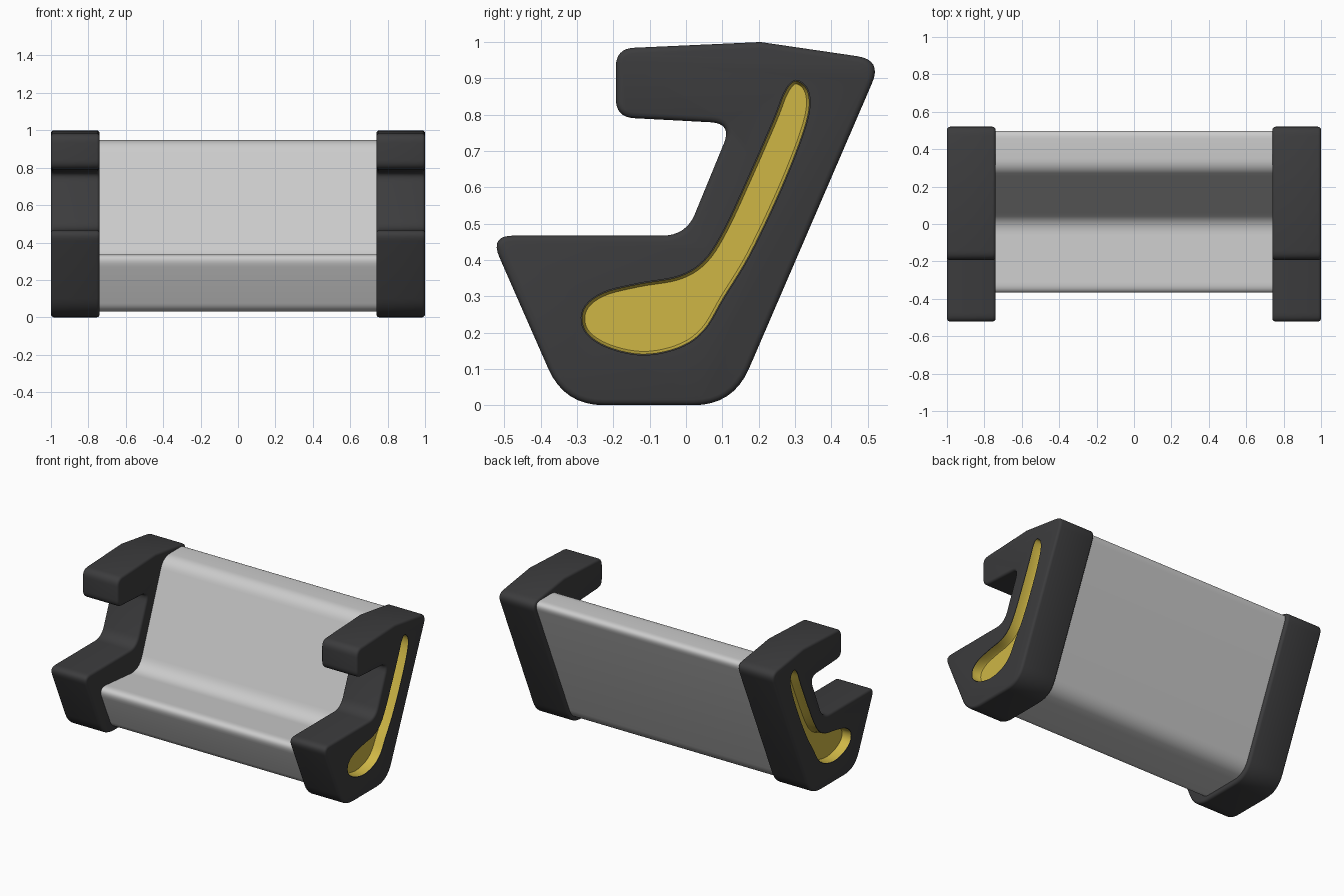
import bpy, bmesh
from mathutils import Vector

if "Cube" in bpy.data.objects:
    bpy.data.objects.remove(bpy.data.objects["Cube"])


def material(name, color):
    m = bpy.data.materials.new(name)
    m.diffuse_color = (*color, 1)
    m.use_nodes = True
    m.node_tree.nodes["Principled BSDF"].inputs["Base Color"].default_value = m.diffuse_color
    return m


def fillet(corners, steps=8):
    """Round each (y, z, tangent distance) corner of a closed profile."""
    out = []
    for i, (y, z, d) in enumerate(corners):
        c = Vector((y, z))
        if d == 0:
            out.append(c)
            continue
        a = c + (Vector(corners[i - 1][:2]) - c).normalized() * d
        b = c + (Vector(corners[(i + 1) % len(corners)][:2]) - c).normalized() * d
        for k in range(steps + 1):
            t = k / steps
            out.append(a * (1 - t) ** 2 + c * 2 * t * (1 - t) + b * t * t)
    return out


def smooth_loop(points, steps=5):
    """Closed Catmull-Rom curve through the points."""
    p = [Vector(q) for q in points]
    n = len(p)
    out = []
    for i in range(n):
        a, b, c, d = p[i - 1], p[i], p[(i + 1) % n], p[(i + 2) % n]
        for k in range(steps):
            t = k / steps
            out.append(0.5 * (2 * b + (c - a) * t + (2 * a - 5 * b + 4 * c - d) * t * t
                              + (3 * b - a - 3 * c + d) * t ** 3))
    return out


def shrink(loop, dist):
    """Offset a clockwise loop inward."""
    out = []
    for i, p in enumerate(loop):
        t = (loop[(i + 1) % len(loop)] - loop[i - 1]).normalized()
        out.append(p + Vector((t.y, -t.x)) * dist)
    return out


def loft(name, rings, mat=None, caps=(True, True)):
    """Join (x, loop) rings along x."""
    bm = bmesh.new()
    rows = [[bm.verts.new((x, p.x, p.y)) for p in loop] for x, loop in rings]
    n = len(rows[0])
    for r, s in zip(rows, rows[1:]):
        for i in range(n):
            j = (i + 1) % n
            bm.faces.new((r[i], r[j], s[j], s[i]))
    if caps[0]:
        bm.faces.new(rows[0][::-1])
    if caps[1]:
        bm.faces.new(rows[-1])
    bmesh.ops.recalc_face_normals(bm, faces=bm.faces)
    me = bpy.data.meshes.new(name)
    bm.to_mesh(me)
    bm.free()
    ob = bpy.data.objects.new(name, me)
    bpy.context.collection.objects.link(ob)
    if mat:
        me.materials.append(mat)
    return ob


def finish(ob):
    """Bake modifiers and shade smooth by angle."""
    ob_eval = ob.evaluated_get(bpy.context.evaluated_depsgraph_get())
    me = bpy.data.meshes.new_from_object(ob_eval)
    ob.modifiers.clear()
    ob.data = me
    bpy.ops.object.select_all(action='DESELECT')
    ob.select_set(True)
    bpy.context.view_layer.objects.active = ob
    bpy.ops.object.shade_smooth_by_angle(angle=0.6)


dark = material("dark_plastic", (0.045, 0.045, 0.047))
yellow = material("yellow", (0.62, 0.47, 0.06))

# Profiles in the side view: (y, z, corner rounding)
panel_profile = fillet([
    (-0.193, 0.982, 0.05), (0.205, 1.0, 0), (0.54, 0.951, 0.07), (0.13, 0, 0.11),
    (-0.335, 0, 0.11), (-0.54, 0.467, 0.065), (0.0, 0.467, 0.065),
    (0.127, 0.776, 0.06), (-0.193, 0.793, 0.05)])
body_profile = fillet([
    (0.28, 0.948, 0.07), (0.515, 0.948, 0.06), (0.12, 0.03, 0.09), (-0.25, 0.03, 0.05),
    (-0.39, 0.342, 0.08), (0.03, 0.305, 0.09)])
inset_loop = smooth_loop([
    (0.302, 0.895), (0.335, 0.87), (0.34, 0.81), (0.31, 0.71), (0.25, 0.565),
    (0.175, 0.41), (0.105, 0.295), (0.05, 0.205), (-0.02, 0.157), (-0.12, 0.138),
    (-0.22, 0.16), (-0.28, 0.205), (-0.283, 0.265), (-0.23, 0.31), (-0.13, 0.336),
    (-0.02, 0.356), (0.05, 0.40), (0.105, 0.485), (0.17, 0.625), (0.24, 0.785),
    (0.272, 0.865)])

# Seat body between the end panels
body = loft("seat_body", [(-0.76, body_profile), (0.76, body_profile)])
finish(body)

# End panels, with a pocket cut into the outer face
panel = loft("end_panels", [(0.74, panel_profile), (1.0, panel_profile)], dark)
cutter = loft("pocket_cutter", [(0.92, inset_loop), (1.05, inset_loop)])
cutter.hide_render = True
bev = panel.modifiers.new("edge", 'BEVEL')
bev.width, bev.segments, bev.limit_method, bev.angle_limit = 0.016, 3, 'ANGLE', 0.9
cut = panel.modifiers.new("pocket", 'BOOLEAN')
cut.object, cut.operation, cut.solver = cutter, 'DIFFERENCE', 'EXACT'
panel.modifiers.new("mirror", 'MIRROR').use_mirror_merge = False

# Yellow lining of the pocket
lining = loft("pocket_lining", [
    (0.940, shrink(inset_loop, 0.010)), (0.948, shrink(inset_loop, 0.006)),
    (0.998, shrink(inset_loop, 0.002))], yellow, caps=(True, False))
bm = bmesh.new()
bm.from_mesh(lining.data)
floor = max(bm.faces, key=lambda f: len(f.verts))
floor.normal_update()
if floor.normal.x < 0:
    bmesh.ops.reverse_faces(bm, faces=bm.faces)
bm.to_mesh(lining.data)
bm.free()
lining.modifiers.new("mirror", 'MIRROR').use_mirror_merge = False

for part in (panel, lining):
    finish(part)
bpy.data.objects.remove(cutter)
